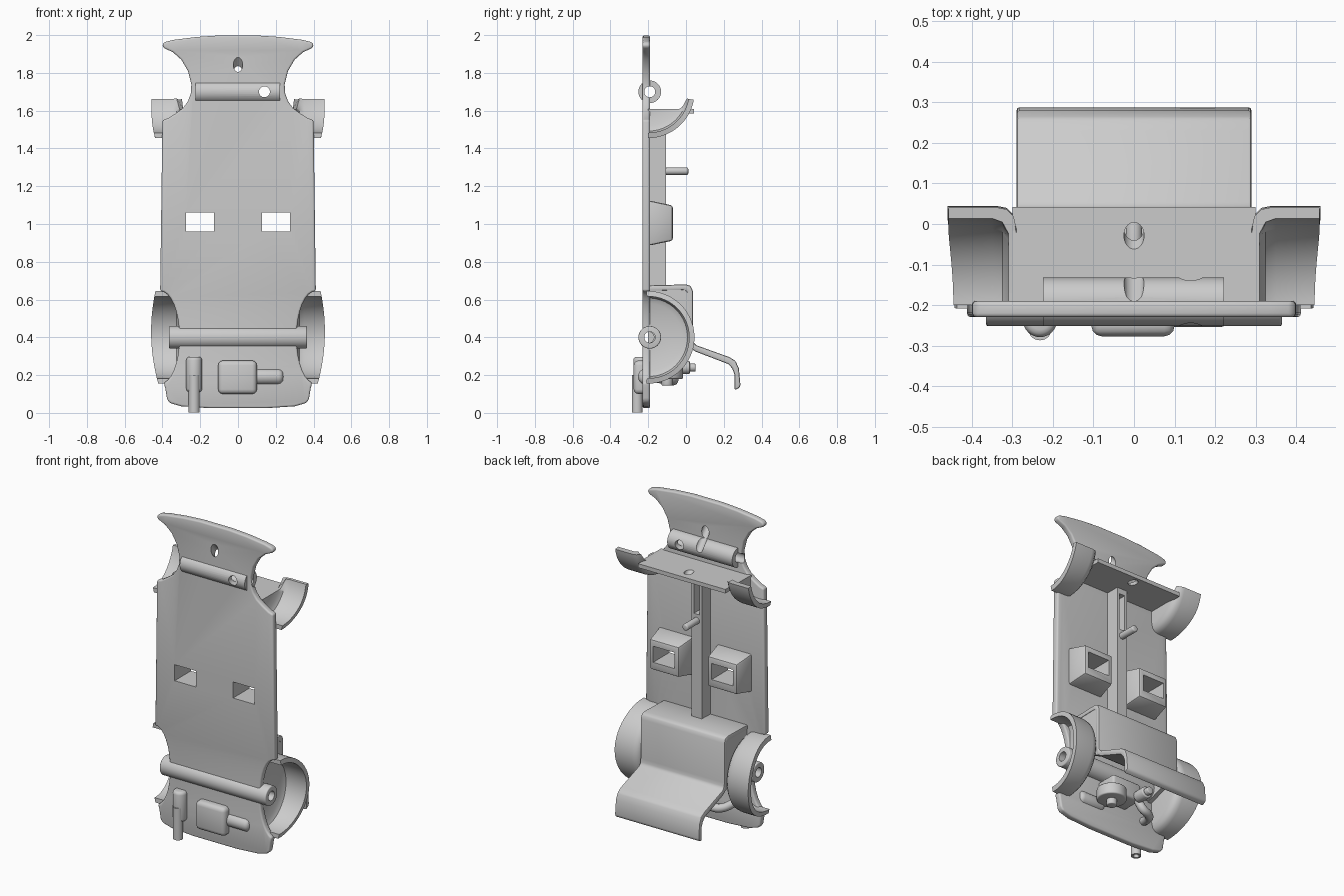
import bpy, bmesh, math
from mathutils import Vector

if "Cube" in bpy.data.objects:
    bpy.data.objects.remove(bpy.data.objects["Cube"])

grey = bpy.data.materials.new("plain grey")
grey.use_nodes = True
grey.diffuse_color = (0.6, 0.6, 0.6, 1)
grey.node_tree.nodes["Principled BSDF"].inputs["Base Color"].default_value = (0.6, 0.6, 0.6, 1)


def select(ob):
    bpy.ops.object.select_all(action='DESELECT')
    ob.select_set(True)
    bpy.context.view_layer.objects.active = ob


def make(name, bm, bevel=0, segments=3):
    bmesh.ops.recalc_face_normals(bm, faces=bm.faces)
    mesh = bpy.data.meshes.new(name)
    bm.to_mesh(mesh)
    bm.free()
    ob = bpy.data.objects.new(name, mesh)
    bpy.context.collection.objects.link(ob)
    mesh.materials.append(grey)
    select(ob)
    if bevel:
        mod = ob.modifiers.new("Bevel", 'BEVEL')
        mod.width, mod.segments, mod.limit_method = bevel, segments, 'ANGLE'
        bpy.ops.object.modifier_apply(modifier=mod.name)
    bpy.ops.object.shade_smooth_by_angle(angle=math.radians(35))
    return ob


def prism(name, pts, axis, a, b, bevel=0, segments=3):
    """Extrude a profile along x (points are y, z) or along y (points are x, z)."""
    bm = bmesh.new()
    place = (lambda p, d: (d, p[0], p[1])) if axis == 'x' else (lambda p, d: (p[0], d, p[1]))
    ends = [[bm.verts.new(place(p, d)) for p in pts] for d in (a, b)]
    bm.faces.new(ends[0])
    bm.faces.new(ends[1])
    for i in range(len(pts)):
        j = (i + 1) % len(pts)
        bm.faces.new((ends[0][i], ends[0][j], ends[1][j], ends[1][i]))
    return make(name, bm, bevel, segments)


def box(name, x, y, z, bevel=0):
    pts = [(y[0], z[0]), (y[1], z[0]), (y[1], z[1]), (y[0], z[1])]
    return prism(name, pts, 'x', x[0], x[1], bevel)


def cyl(name, p, q, r, bevel=0, sides=32):
    p, q = Vector(p), Vector(q)
    bm = bmesh.new()
    bmesh.ops.create_cone(bm, cap_ends=True, segments=sides, radius1=r, radius2=r, depth=(q - p).length)
    bm.transform((q - p).to_track_quat('Z', 'Y').to_matrix().to_4x4())
    bmesh.ops.translate(bm, vec=(p + q) / 2, verts=bm.verts)
    return make(name, bm, bevel)


def cut(ob, cutter, keep=False):
    select(ob)
    mod = ob.modifiers.new("Cut", 'BOOLEAN')
    mod.operation, mod.solver, mod.object = 'DIFFERENCE', 'EXACT', cutter
    bpy.ops.object.modifier_apply(modifier=mod.name)
    if not keep:
        bpy.data.objects.remove(cutter)
    select(ob)
    bpy.ops.object.shade_smooth_by_angle(angle=math.radians(35))


def arc(cx, cz, rx, rz, a0, a1, n):
    steps = [math.radians(a0 + (a1 - a0) * i / n) for i in range(n + 1)]
    return [(cx + rx * math.cos(a), cz + rz * math.sin(a)) for a in steps]


# Floor plate, with a flared nose and four wheel notches
half = [(0.1, 1.998), (0.22, 1.99), (0.34, 1.975), (0.39, 1.963), (0.402, 1.945), (0.39, 1.93)]
half += [(0.345, 1.91), (0.3, 1.87), (0.265, 1.81), (0.247, 1.74), (0.25, 1.69), (0.265, 1.65)]
half += [(0.29, 1.615), (0.33, 1.585), (0.37, 1.56), (0.4, 1.55), (0.412, 0.645)]
half += arc(0.41, 0.4, 0.1, 0.245, 100, 260, 14)
half += [(0.385, 0.13), (0.375, 0.07), (0.36, 0.052), (0.3, 0.035), (0.15, 0.025)]
outline = half + [(-x, z) for x, z in reversed(half)]
floor = prism("floor_plate", outline, 'y', -0.23, -0.19, 0.01)

# Slanted screw bore shared by nose, front axle tube and bulkhead
bore = cyl("screw_bore", (0, -0.3, 1.925), (0, 0.04, 1.53), 0.025)
cut(floor, bore, True)

# Tapered sockets behind the two floor openings
for side, s in (("left", 1), ("right", -1)):
    bm = bmesh.new()
    loops = []
    for y, w, z0, z1 in ((-0.2, 0.12, 0.885, 1.125), (-0.07, 0.1, 0.912, 1.098)):
        loops.append([bm.verts.new((0.2 * s + dx, y, z))
                      for dx, z in ((-w, z0), (w, z0), (w, z1), (-w, z1))])
    bm.faces.new(loops[0])
    bm.faces.new(loops[1])
    for i in range(4):
        j = (i + 1) % 4
        bm.faces.new((loops[0][i], loops[0][j], loops[1][j], loops[1][i]))
    socket = make(side + "_socket", bm, 0.012, 2)
    x = sorted((0.127 * s, 0.275 * s))
    opening = box("opening", x, (-0.4, 0.1), (0.96, 1.06))
    cut(floor, opening, True)
    cut(socket, opening)

# Axle tubes
front_axle = cyl("front_axle_tube", (-0.225, -0.192, 1.7), (0.222, -0.192, 1.7), 0.06)
rear_axle = cyl("rear_axle_tube", (-0.365, -0.192, 0.4), (0.365, -0.192, 0.4), 0.06, 0.006)
for tube, z in ((front_axle, 1.7), (rear_axle, 0.4)):
    cut(tube, cyl("axle_bore", (-0.5, -0.192, z), (0.5, -0.192, z), 0.029))
    cut(floor, cyl("axle_slot", (-0.36, -0.192, z), (0.36, -0.192, z), 0.029))
cut(front_axle, bore, True)
peep = cyl("peep_hole", (0.14, -0.4, 1.7), (0.14, 0, 1.7), 0.029)
cut(front_axle, peep, True)
cut(floor, peep)

# Bulkhead behind the front wheels
bulkhead = box("bulkhead", (-0.3, 0.3), (-0.2, 0.042), (1.585, 1.61))
cut(bulkhead, bore)


# Wheel arches: a rounded section swept about the axle
def wheel_arch(name, s, cz, a0, a1, rim, ceiling=None, steps=28):
    section = [(0.29, 0.03), (0.29, 0.19), (0.297, 0.222), (0.315, 0.24), (0.34, 0.245), (None, 0.245),
               (None, 0.217), (0.35, 0.217), (0.325, 0.208), (0.31, 0.18), (0.31, 0.03)]
    bm = bmesh.new()
    rings = []
    for i in range(steps + 1):
        a = math.radians(a0 + (a1 - a0) * i / steps)
        ring = []
        for x, r in section:
            z = cz + r * math.sin(a)
            if ceiling and r < 0.2:
                z = min(z, ceiling)
            ring.append(bm.verts.new((s * (x or rim(z)), -0.2 + r * math.cos(a), z)))
        rings.append(ring)
    n = len(section)
    for p, q in zip(rings, rings[1:]):
        for i in range(n):
            j = (i + 1) % n
            bm.faces.new((p[i], p[j], q[j], q[i]))
    bm.faces.new(rings[0])
    bm.faces.new(rings[-1])
    make(name, bm)


for side, s in (("left", 1), ("right", -1)):
    wheel_arch("rear_arch_" + side, s, 0.4, -92, 92, lambda z: 0.46 - 0.5 * (z - 0.43) ** 2)
    wheel_arch("front_arch_" + side, s, 1.7, -90, -10,
               lambda z: 0.458 - 0.9 * max(0, 1.6 - z) ** 2, 1.61)

# Centre tunnel with an open front end and a peg
tunnel = box("centre_tunnel", (-0.035, 0.035), (-0.2, -0.105), (0.66, 1.59))
cut(tunnel, box("tunnel_slot", (-0.02, 0.02), (-0.185, 0), (1.32, 1.55)))
cyl("tunnel_peg", (0, -0.15, 1.28), (0, 0.012, 1.28), 0.02, 0.008)

# Rear housing: bent cover sheet with side walls
cover = [(-0.2, 0.675), (0, 0.68), (0.025, 0.672), (0.036, 0.645), (0.036, 0.4), (0.04, 0.372), (0.055, 0.358),
         (0.23, 0.295), (0.262, 0.275), (0.28, 0.235), (0.288, 0.15), (0.285, 0.135), (0.258, 0.12),
         (0.258, 0.2), (0.245, 0.235), (0.225, 0.258), (0.05, 0.325), (0.02, 0.345), (0.006, 0.38),
         (0.006, 0.64), (-0.01, 0.65), (-0.2, 0.645)]
prism("rear_cover", cover, 'x', -0.29, 0.29, 0.008, 2)
wall = [(-0.2, 0.33), (-0.05, 0.38), (0.03, 0.34), (0.03, 0.655), (0.005, 0.67), (-0.2, 0.665)]
for side, s in (("left", 1), ("right", -1)):
    prism("rear_cover_wall_" + side, wall, 'x', 0.26 * s, 0.286 * s)

# Gearbox bulge and exhaust on the underside of the floor
box("gearbox_pan", (-0.105, 0.1), (-0.277, -0.2), (0.1, 0.277), 0.025)
cyl("gearbox_shaft", (0.06, -0.212, 0.192), (0.24, -0.212, 0.192), 0.042, 0.025)
silencer = cyl("silencer", (-0.232, -0.237, 0.11), (-0.232, -0.237, 0.297), 0.042, 0.018)
tailpipe = cyl("tailpipe", (-0.232, -0.258, 0.002), (-0.232, -0.258, 0.2), 0.029)
cut(tailpipe, cyl("tailpipe_bore", (-0.232, -0.258, -0.1), (-0.232, -0.258, 0.06), 0.017))

# Small engine under the rear cover
cyl("flywheel", (0.08, -0.1, 0.18), (0.08, -0.1, 0.25), 0.085, 0.008)
cyl("flywheel_hub", (0.08, -0.1, 0.145), (0.08, -0.1, 0.2), 0.03, 0.005)
box("engine_block", (-0.1, 0.1), (-0.2, -0.06), (0.22, 0.33), 0.015)
cyl("carburettor", (-0.08, -0.06, 0.24), (-0.08, 0.02, 0.24), 0.035, 0.006)
cyl("carburettor_cap", (-0.08, 0, 0.24), (-0.08, 0.05, 0.24), 0.022, 0.005)

# Bent pipe from the engine to the silencer
curve = bpy.data.curves.new("exhaust_pipe", 'CURVE')
curve.dimensions = '3D'
curve.bevel_depth, curve.bevel_resolution, curve.use_fill_caps = 0.025, 4, True
path = [(-0.09, -0.08, 0.25), (-0.1, -0.06, 0.18), (-0.17, -0.07, 0.165), (-0.22, -0.13, 0.18), (-0.23, -0.22, 0.2)]
spline = curve.splines.new('NURBS')
spline.points.add(len(path) - 1)
for point, co in zip(spline.points, path):
    point.co = (*co, 1)
spline.use_endpoint_u = True
spline.order_u = 3
curve.materials.append(grey)
bpy.context.collection.objects.link(bpy.data.objects.new("exhaust_pipe", curve))
